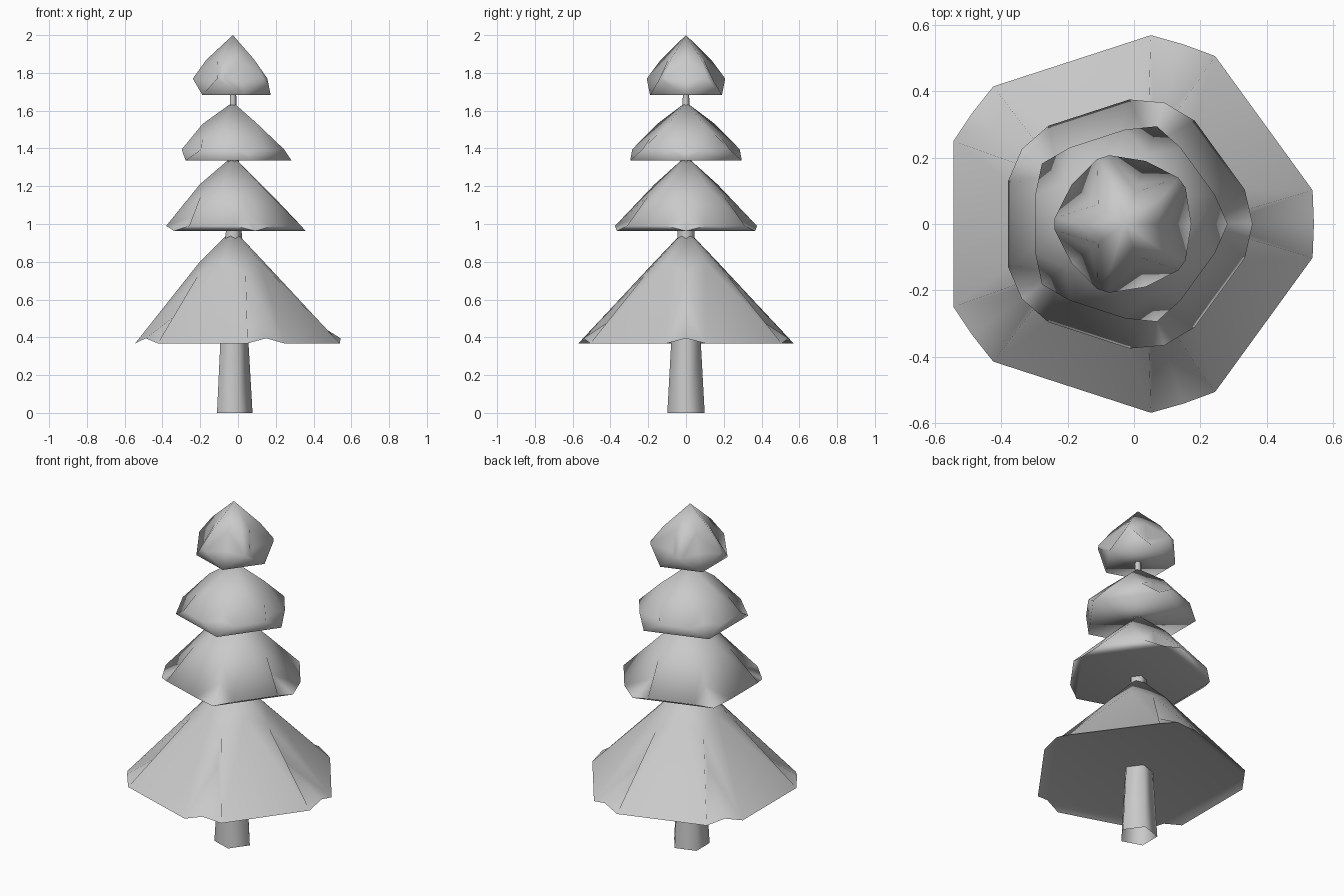
import bpy
import bmesh
from math import radians, cos, sin
from mathutils import Vector

cube = bpy.data.objects.get("Cube")
if cube:
    bpy.data.objects.remove(cube, do_unlink=True)

AXIS_X = -0.027   # the trunk axis, slightly off the bounding box centre
SIDES = 5

grey = bpy.data.materials.new("plain_grey")
grey.use_nodes = True
colour = (0.588, 0.588, 0.588, 1)
grey.diffuse_color = colour
grey.node_tree.nodes["Principled BSDF"].inputs["Base Color"].default_value = colour


def polar(radius, degrees, z):
    a = radians(degrees)
    return Vector((AXIS_X + radius * cos(a), radius * sin(a), z))


def finish(bm, name, sharp):
    bmesh.ops.recalc_face_normals(bm, faces=bm.faces)
    mesh = bpy.data.meshes.new(name)
    bm.to_mesh(mesh)
    bm.free()
    mesh.materials.append(grey)
    obj = bpy.data.objects.new(name, mesh)
    bpy.context.collection.objects.link(obj)
    bpy.ops.object.select_all(action='DESELECT')
    obj.select_set(True)
    bpy.context.view_layer.objects.active = obj
    bpy.ops.object.shade_smooth_by_angle(angle=radians(sharp))


def tier(name, apex_z, shoulder, head, groove, corner, spread, tip):
    """Five-lobed skirt of branches; each pair is (radius, z)."""
    bm = bmesh.new()
    step = 360 / SIDES

    def ring(pair, offset):
        return [bm.verts.new(polar(pair[0], i * step + offset, pair[1]))
                for i in range(SIDES)]

    apex = bm.verts.new((AXIS_X, 0, apex_z))
    shoulders = ring(shoulder, step / 2)
    heads, grooves, tips = ring(head, 0), ring(groove, 0), ring(tip, 0)
    left, right = ring(corner, spread), ring(corner, -spread)

    for i in range(SIDES):
        n = (i + 1) % SIDES
        k = shoulders[i]
        for f in [
            (apex, heads[i], k), (apex, k, heads[n]),    # crown
            (k, heads[i], left[i]),                      # broad lobe
            (k, left[i], right[n]),
            (k, right[n], heads[n]),
            (heads[i], grooves[i], left[i]),             # groove walls
            (heads[i], right[i], grooves[i]),
            (grooves[i], tips[i], left[i]),              # groove floor
            (grooves[i], right[i], tips[i]),
            (left[i], tips[i], tips[n], right[n]),       # tucked-in hem
        ]:
            bm.faces.new(f)
    bm.faces.new(tips)                                   # flat underside
    finish(bm, name, 115)


# Tapered five-sided trunk, open at the ends
bm = bmesh.new()
profile = [(0.104, 0), (0.082, 0.38), (0.047, 0.95), (0.016, 1.72)]
rings = [[bm.verts.new(polar(r, i * 360 / SIDES, z)) for i in range(SIDES)]
         for r, z in profile]
for low, high in zip(rings, rings[1:]):
    for i in range(SIDES):
        n = (i + 1) % SIDES
        bm.faces.new((low[i], low[n], high[n], high[i]))
finish(bm, "trunk", 75)

# Branch tiers from bottom to top
tier("bottom_branches", 0.975, (0.175, 0.80), (0.22, 0.74), (0.29, 0.57),
     (0.575, 0.368), 10.2, (0.57, 0.395))
tier("lower_branches", 1.36, (0.175, 1.21), (0.21, 1.15), (0.25, 1.04),
     (0.376, 0.99), 16, (0.385, 0.963))
tier("upper_branches", 1.645, (0.16, 1.53), (0.20, 1.455), (0.22, 1.39),
     (0.285, 1.395), 18, (0.31, 1.337))
tier("top_branches", 2.0, (0.14, 1.87), (0.10, 1.87), (0.125, 1.76),
     (0.213, 1.77), 31, (0.20, 1.683))
